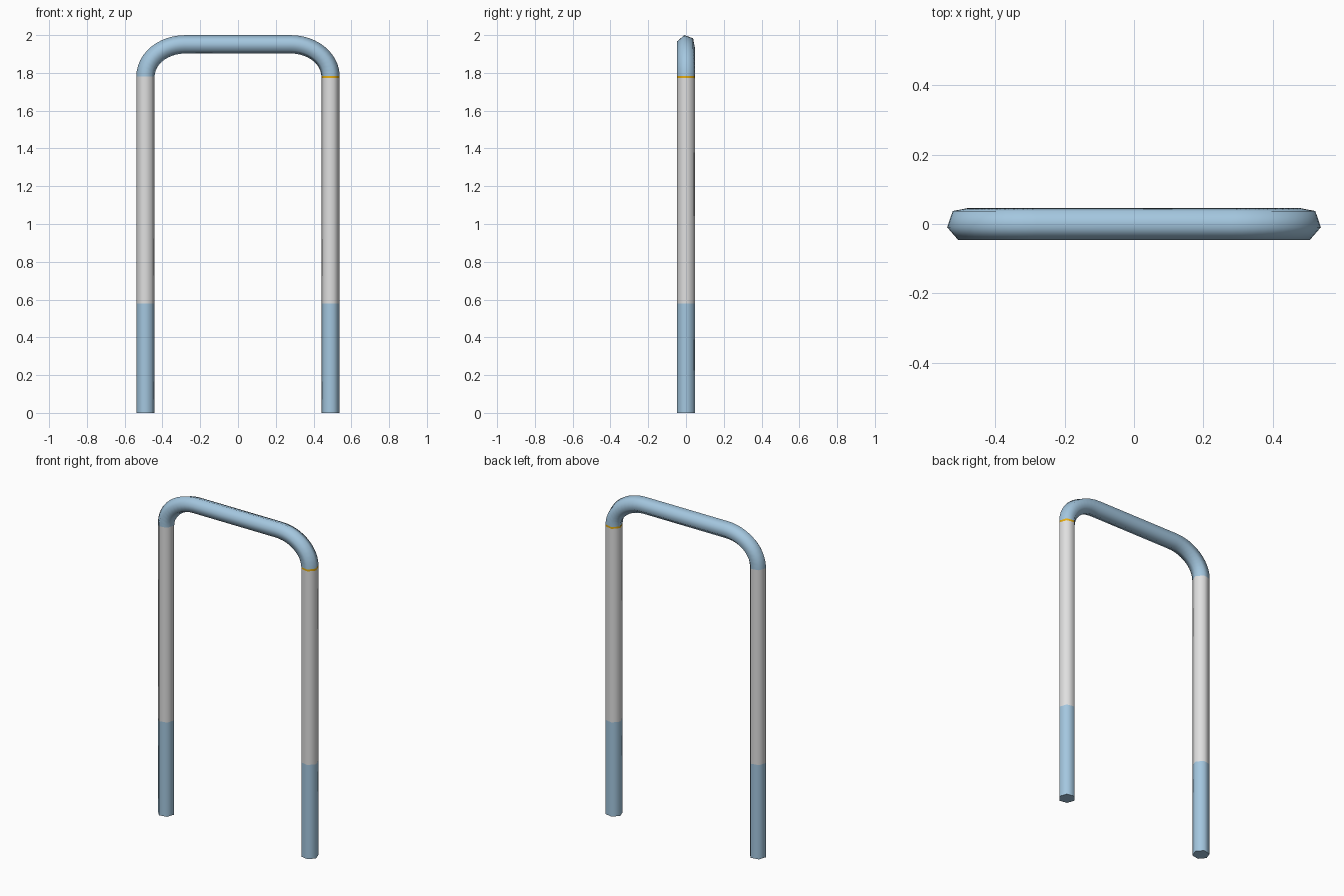
import bpy, bmesh, math

if "Cube" in bpy.data.objects:
    bpy.data.objects.remove(bpy.data.objects["Cube"])

def mat(name, rgb):
    m = bpy.data.materials.new(name)
    m.diffuse_color = (*rgb, 1)
    m.use_nodes = True
    m.node_tree.nodes["Principled BSDF"].inputs["Base Color"].default_value = m.diffuse_color
    return m

BLUE = mat("light_blue", (0.37, 0.57, 0.74))
GREY = mat("light_grey", (0.74, 0.74, 0.74))
GOLD = mat("gold", (0.80, 0.42, 0.005))

R, SIDES = 0.0495, 6
LEG_X, BEND_Z, TOP_Z, FLAT_X = 0.49, 1.78, 1.951, 0.28
BAND_T = 0.06

def bend(side, t):
    """Path point and outward normal on a rounded corner, t = 0 at the leg."""
    a, b = LEG_X - FLAT_X, TOP_Z - BEND_Z
    p = (side * (FLAT_X + a * math.cos(t)), BEND_Z + b * math.sin(t))
    nx, nz = math.cos(t) / a, math.sin(t) / b
    l = math.hypot(nx, nz)
    return p, (side * nx / l, nz / l)

def tube(name, stations, material, cap=False):
    """Six-sided tube through (point, outward normal) stations in the xz plane."""
    bm = bmesh.new()
    rings = []
    for (x, z), (nx, nz) in stations:
        ring = []
        for i in range(SIDES):
            a = math.radians(-11) + math.tau * i / SIDES
            o, y = R * math.cos(a), R * math.sin(a)
            ring.append(bm.verts.new((x + nx * o, y, z + nz * o)))
        rings.append(ring)
    for r0, r1 in zip(rings, rings[1:]):
        for i in range(SIDES):
            j = (i + 1) % SIDES
            bm.faces.new((r0[i], r0[j], r1[j], r1[i])).smooth = True
    if cap:
        bm.faces.new(rings[0])
    bmesh.ops.recalc_face_normals(bm, faces=bm.faces)
    # keep outward direction on open tubes
    f = bm.faces[:][0]
    c = sum((v.co for v in rings[0] + rings[1]), rings[0][0].co * 0) / (2 * SIDES)
    if f.normal.dot(f.calc_center_median() - c) < 0:
        bmesh.ops.reverse_faces(bm, faces=bm.faces)
    me = bpy.data.meshes.new(name)
    bm.to_mesh(me)
    bm.free()
    me.materials.append(material)
    ob = bpy.data.objects.new(name, me)
    bpy.context.collection.objects.link(ob)
    bpy.context.view_layer.objects.active = ob
    bpy.ops.object.select_all(action='DESELECT')
    ob.select_set(True)
    bpy.ops.object.shade_smooth_by_angle(angle=math.radians(65))
    return ob

# Legs: blue foot, grey upper section
for label, s in (("left", -1), ("right", 1)):
    n = (s, 0)
    tube(label + "_foot", [((s * LEG_X, z), n) for z in (0, 0.58)], BLUE, True)
    tube(label + "_leg", [((s * LEG_X, z), n)
                          for z in (0.58, BEND_Z - (0.008 if s > 0 else 0))], GREY)

# Gold ring at the top of the right leg
tube("gold_band", [((LEG_X, BEND_Z - 0.008), (1, 0)), bend(1, 0.02)], GOLD)

# Top bar with two rounded corners
N = 12
left = [bend(-1, math.pi / 2 * i / N) for i in range(N + 1)]
right = [bend(1, 0.02 + (math.pi / 2 - 0.02) * i / N) for i in range(N, -1, -1)]
tube("top_bar", left + right, BLUE)
